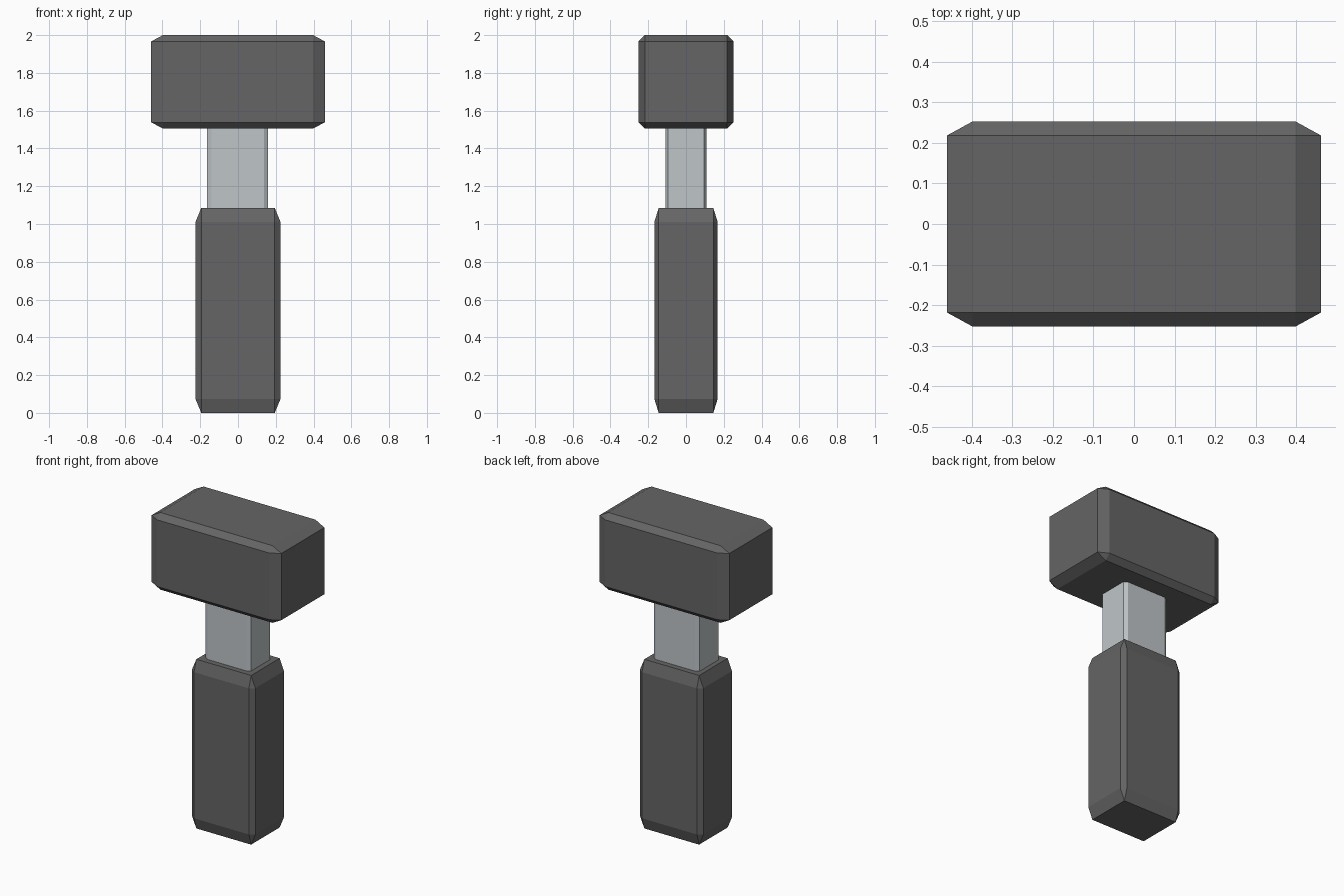
import bpy
import bmesh

default = bpy.data.objects.get("Cube")
if default:
    bpy.data.objects.remove(default, do_unlink=True)


def make_material(name, rgb):
    mat = bpy.data.materials.new(name)
    mat.use_nodes = True
    color = (*rgb, 1.0)
    mat.diffuse_color = color
    mat.node_tree.nodes["Principled BSDF"].inputs["Base Color"].default_value = color
    return mat


def chamfered_block(name, width, depth, bottom, top, mat, chamfer=0.068):
    """Unit cube with chamfered edges, stretched so the chamfers follow its proportions."""
    bm = bmesh.new()
    bmesh.ops.create_cube(bm, size=1.0)
    bmesh.ops.bevel(bm, geom=bm.edges[:], offset=chamfer, segments=1,
                    profile=0.5, affect='EDGES')
    bmesh.ops.scale(bm, vec=(width, depth, top - bottom), verts=bm.verts)
    mesh = bpy.data.meshes.new(name)
    bm.to_mesh(mesh)
    bm.free()
    mesh.materials.append(mat)
    obj = bpy.data.objects.new(name, mesh)
    obj.location.z = (bottom + top) / 2
    bpy.context.collection.objects.link(obj)
    return obj


dark_grey = make_material("dark grey", (0.13, 0.13, 0.13))
light_steel = make_material("light steel", (0.52, 0.56, 0.58))

# Grip at the bottom, heavy head on top
chamfered_block("handle_grip", 0.45, 0.335, 0.0, 1.085, dark_grey)
chamfered_block("hammer_head", 0.92, 0.505, 1.505, 2.0, dark_grey)

# Metal neck, its ends buried in the grip and the head
neck = chamfered_block("metal_neck", 0.323, 0.218, 0.95, 1.65, light_steel)
neck.location.x = -0.002
